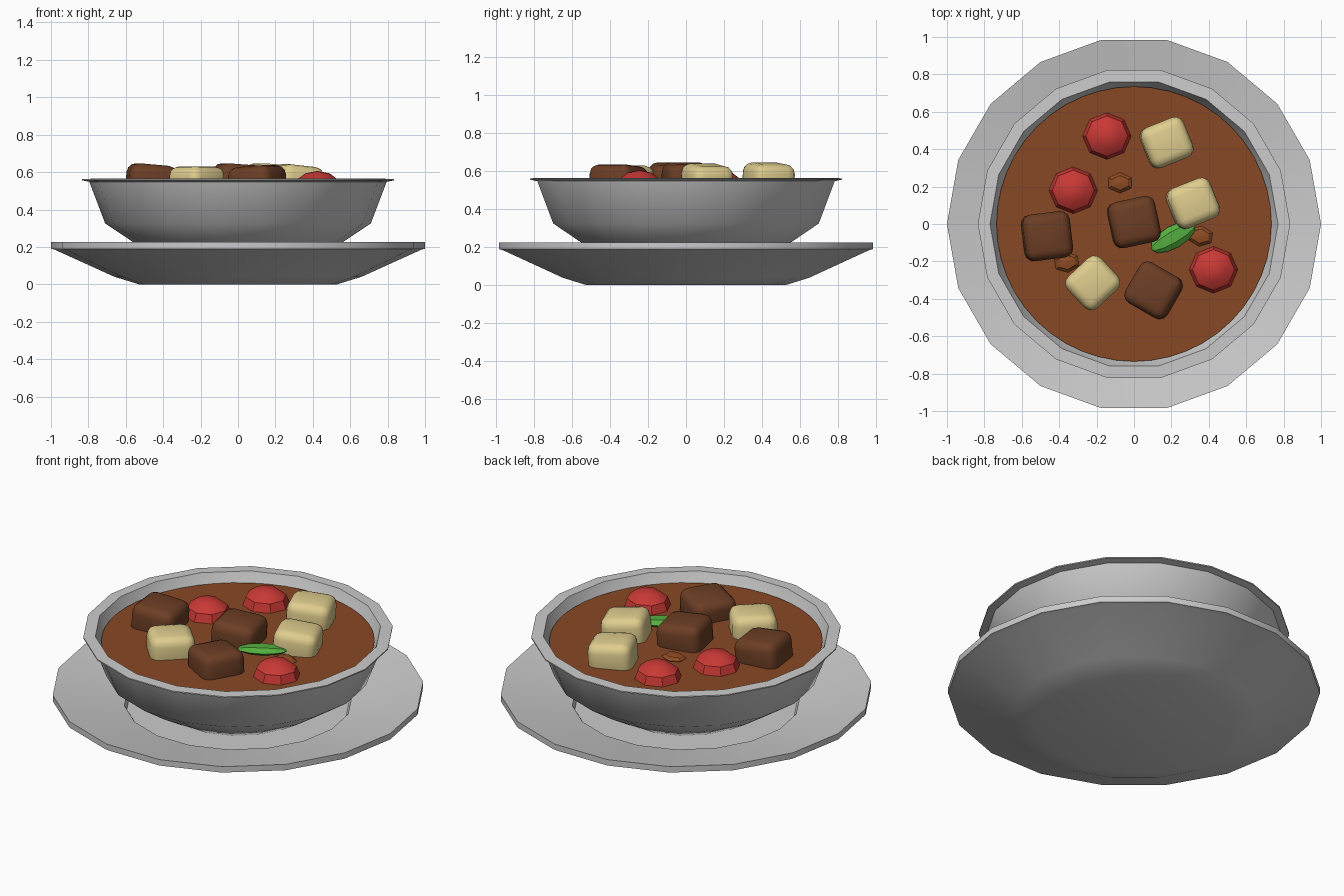
import bpy, bmesh, math
from mathutils import Matrix, Vector

cube = bpy.data.objects.get("Cube")
if cube:
    bpy.data.objects.remove(cube, do_unlink=True)

SOUP_Z = 0.51


def material(name, r, g, b):
    m = bpy.data.materials.new(name)
    m.use_nodes = True
    m.diffuse_color = (r, g, b, 1)
    bsdf = m.node_tree.nodes["Principled BSDF"]
    bsdf.inputs["Base Color"].default_value = (r, g, b, 1)
    bsdf.inputs["Roughness"].default_value = 0.7
    return m


ceramic = material("grey ceramic", 0.60, 0.60, 0.60)
broth = material("brown broth", 0.25, 0.066, 0.018)
beef = material("dark meat", 0.15, 0.048, 0.018)
potato = material("pale potato", 0.74, 0.61, 0.27)
tomato = material("red tomato", 0.58, 0.04, 0.035)
onion = material("amber onion", 0.28, 0.072, 0.016)
herb = material("green herb", 0.09, 0.42, 0.05)


def finish(bm, name, mat, angle=None):
    bmesh.ops.recalc_face_normals(bm, faces=bm.faces)
    mesh = bpy.data.meshes.new(name)
    bm.to_mesh(mesh)
    bm.free()
    mesh.materials.append(mat)
    ob = bpy.data.objects.new(name, mesh)
    bpy.context.collection.objects.link(ob)
    bpy.ops.object.select_all(action="DESELECT")
    ob.select_set(True)
    bpy.context.view_layer.objects.active = ob
    if angle:
        bpy.ops.object.shade_smooth_by_angle(angle=math.radians(angle))
    return ob


def lathe(name, profile, sides, mat, angle):
    """Closed solid of revolution from (radius, height) points."""
    bm = bmesh.new()
    verts = [bm.verts.new((r, 0, z)) for r, z in profile]
    edges = [bm.edges.new(pair) for pair in zip(verts, verts[1:])]
    bmesh.ops.spin(bm, geom=verts + edges, axis=(0, 0, 1), cent=(0, 0, 0),
                   angle=math.tau, steps=sides, use_duplicate=False)
    bmesh.ops.remove_doubles(bm, verts=bm.verts, dist=0.0005)
    return finish(bm, name, mat, angle)


def chunk(name, mat, x, y, top, turn, size, bevel, tilt):
    """Rounded cube half sunk in the broth."""
    bm = bmesh.new()
    bmesh.ops.create_cube(bm, size=1)
    bmesh.ops.scale(bm, vec=size, verts=bm.verts)
    bmesh.ops.bevel(bm, geom=bm.edges[:], offset=bevel, segments=3,
                    profile=0.5, affect="EDGES")
    rot = Matrix.Rotation(math.radians(turn), 4, "Z") @ Matrix.Rotation(math.radians(tilt), 4, "Y")
    bm.transform(rot)
    height = max(v.co.z for v in bm.verts)
    bm.transform(Matrix.Translation((x, y, top - height)))
    return finish(bm, name, mat, 40)


def blob(name, mat, place, scale, segments, rings, turn=0, lay=False, angle=None):
    """Low-poly ellipsoid; lay puts its poles along its length."""
    bm = bmesh.new()
    bmesh.ops.create_uvsphere(bm, u_segments=segments, v_segments=rings, radius=1)
    if lay:
        bm.transform(Matrix.Rotation(math.pi / 2, 4, "Y"))
    bm.transform(Matrix.Translation(Vector(place))
                 @ Matrix.Rotation(math.radians(turn), 4, "Z")
                 @ Matrix.Diagonal((*scale, 1)))
    return finish(bm, name, mat, angle)


# Saucer with a recessed well
lathe("saucer", [(0, 0), (0.53, 0), (0.66, 0.04), (0.98, 0.185), (1.0, 0.19),
                 (1.0, 0.225), (0.614, 0.148), (0.60, 0.125), (0, 0.125)],
      18, ceramic, 40)

# Bowl with a thin flared lip
lathe("bowl", [(0, 0.13), (0.40, 0.13), (0.56, 0.225), (0.71, 0.325),
               (0.795, 0.548), (0.835, 0.556), (0.835, 0.563), (0.77, 0.565),
               (0.745, 0.50), (0.66, 0.34), (0.40, 0.19), (0, 0.19)],
      18, ceramic, 40)

# Broth surface
lathe("broth", [(0, SOUP_Z), (0.735, SOUP_Z), (0.70, 0.45), (0, 0.45)],
      48, broth, 30)

# Meat cubes: x, y, top height, turn, tilt
for i, (x, y, top, turn, tilt) in enumerate([
        (-0.465, -0.065, 0.647, 7, 5),
        (0.0, 0.01, 0.647, 12, 4),
        (0.105, -0.355, 0.637, -30, -4)]):
    chunk(f"meat_cube_{i + 1}", beef, x, y, top, turn, (0.255, 0.25, 0.2), 0.05, tilt)

# Potato cubes
for i, (x, y, top, turn, tilt) in enumerate([
        (0.175, 0.435, 0.647, 22, 4),
        (0.315, 0.11, 0.642, 22, 6),
        (-0.22, -0.315, 0.63, 43, 0)]):
    chunk(f"potato_cube_{i + 1}", potato, x, y, top, turn, (0.245, 0.23, 0.19), 0.05, tilt)

# Tomatoes
for i, (x, y) in enumerate([(-0.145, 0.47), (-0.325, 0.18), (0.425, -0.245)]):
    blob(f"tomato_{i + 1}", tomato, (x, y, SOUP_Z), (0.13, 0.125, 0.096), 8, 6, angle=30)

# Onion pieces
for i, (x, y, turn) in enumerate([(-0.075, 0.22, 0), (0.355, -0.065, -8), (-0.36, -0.205, 8)]):
    blob(f"onion_piece_{i + 1}", onion, (x, y, SOUP_Z + 0.005), (0.072, 0.055, 0.022), 6, 4, turn)

# Herb leaf
blob("herb_leaf", herb, (0.21, -0.07, 0.54), (0.135, 0.06, 0.026), 6, 6, 30, lay=True)
